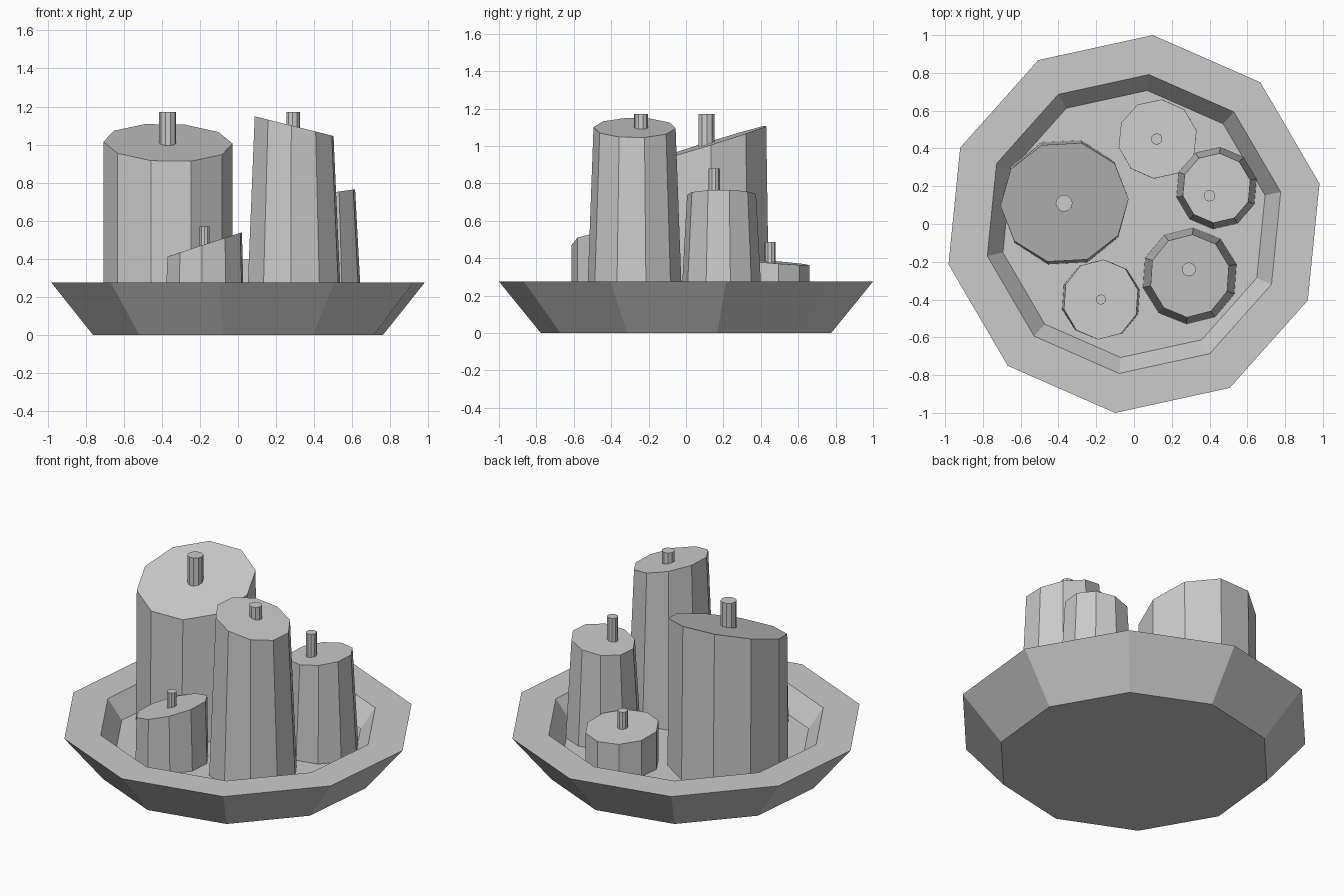
import bpy, bmesh, math
from mathutils import Vector

if "Cube" in bpy.data.objects:
    bpy.data.objects.remove(bpy.data.objects["Cube"])

SIDES = 10
FLOOR = 0.155


def ring(center, radius, start_deg, slope=(0, 0)):
    """Decagon of points, tilted so its plane rises by slope in x and y."""
    tilt = Vector((0, 0, 1)).rotation_difference(Vector((-slope[0], -slope[1], 1)))
    pts = []
    for i in range(SIDES):
        a = math.radians(start_deg) + 2 * math.pi * i / SIDES
        p = Vector((radius * math.cos(a), radius * math.sin(a), 0))
        pts.append(Vector(center) + tilt @ p)
    return pts


def loft(name, rings):
    """Skin a stack of rings and cap both ends."""
    bm = bmesh.new()
    loops = [[bm.verts.new(p) for p in r] for r in rings]
    for lo, hi in zip(loops, loops[1:]):
        for i in range(SIDES):
            j = (i + 1) % SIDES
            bm.faces.new((lo[i], lo[j], hi[j], hi[i]))
    bm.faces.new(loops[0][::-1])
    bm.faces.new(loops[-1])
    bmesh.ops.recalc_face_normals(bm, faces=bm.faces)
    mesh = bpy.data.meshes.new(name)
    bm.to_mesh(mesh)
    bm.free()
    obj = bpy.data.objects.new(name, mesh)
    bpy.context.collection.objects.link(obj)


# Bowl: foot, outer rim, inner rim, floor
bowl_profile = [(0.78, 0), (1.005, 0.275), (0.795, 0.275), (0.71, FLOOR)]
loft("bowl", [ring((0, 0, z), r, 12.3) for r, z in bowl_profile])

# Candles: name, centre, base radius, top radius, height, slope, angle,
#          wick position, wick radius, wick top
candles = [
    ("wide", (-0.368, 0.115), 0.340, 0.340, 1.01, (-0.03, 0.31), 3, (-0.37, 0.11), 0.045, 1.17),
    ("tall", (0.295, -0.275), 0.255, 0.220, 1.097, (-0.25, 0.0), 14, (0.29, -0.24), 0.037, 1.17),
    ("medium", (0.437, 0.19), 0.217, 0.185, 0.74, (0.14, 0.0), 13, (0.40, 0.15), 0.031, 0.88),
    ("short", (0.125, 0.45), 0.211, 0.211, 0.38, (-0.03, -0.08), 12, (0.12, 0.45), 0.030, 0.485),
    ("low", (-0.175, -0.40), 0.212, 0.212, 0.475, (0.325, 0.0), 14, (-0.175, -0.40), 0.027, 0.57),
]
for name, (x, y), r0, r1, h, slope, ang, (wx, wy), wr, wtop in candles:
    loft(name + "_candle", [ring((x, y, FLOOR), r0, ang),
                            ring((x, y, h), r1, ang, slope)])
    loft(name + "_wick", [ring((wx, wy, h - 0.05), wr, ang),
                          ring((wx, wy, wtop), wr, ang)])
